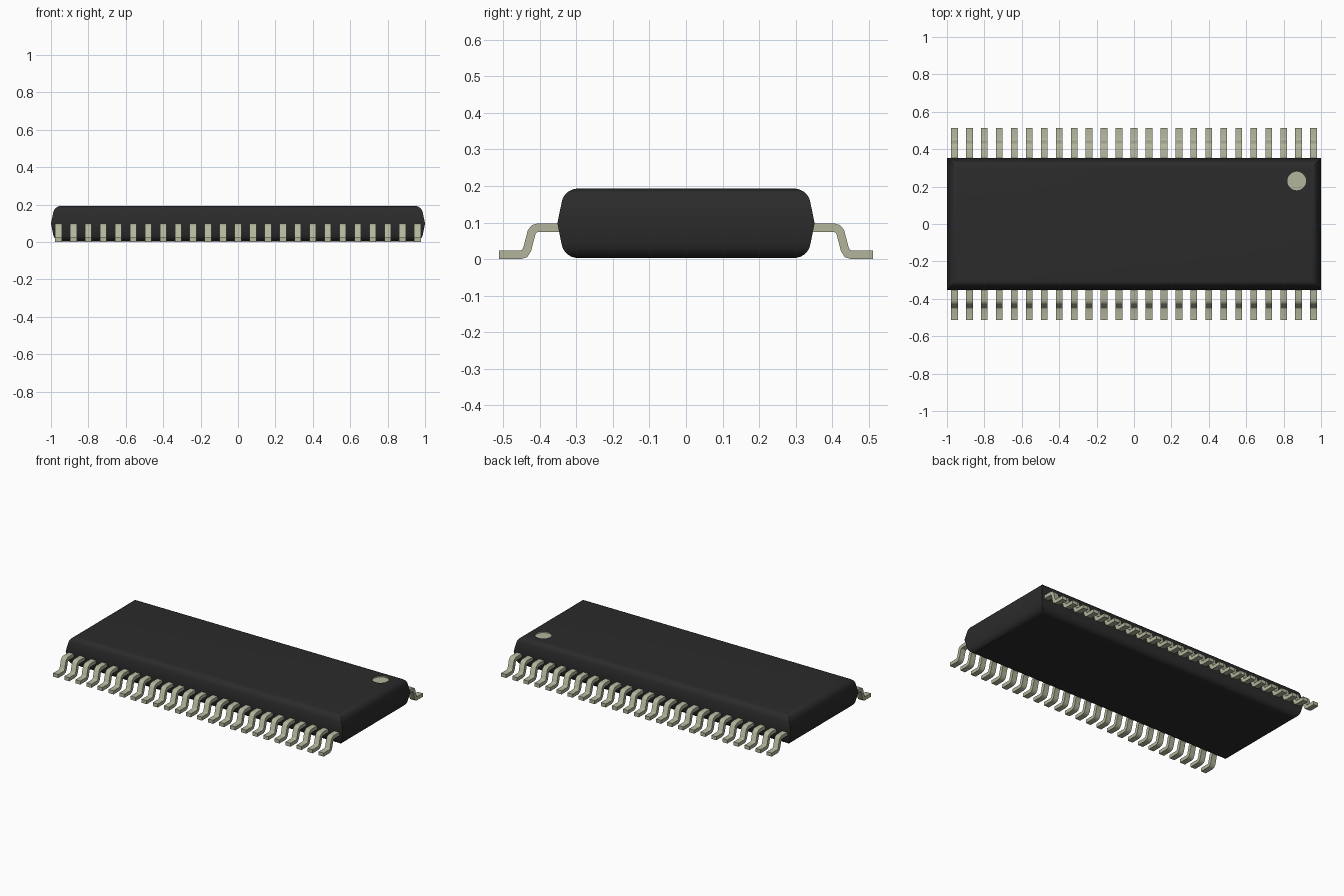
import bpy, bmesh, math
from mathutils import Vector

if "Cube" in bpy.data.objects:
    bpy.data.objects.remove(bpy.data.objects["Cube"])


def make_material(name, color):
    mat = bpy.data.materials.new(name)
    mat.use_nodes = True
    mat.diffuse_color = color
    bsdf = mat.node_tree.nodes["Principled BSDF"]
    bsdf.inputs["Base Color"].default_value = color
    bsdf.inputs["Roughness"].default_value = 0.6
    return mat


def make_object(name, bm, *mats):
    bmesh.ops.recalc_face_normals(bm, faces=bm.faces)
    mesh = bpy.data.meshes.new(name)
    bm.to_mesh(mesh)
    bm.free()
    for mat in mats:
        mesh.materials.append(mat)
    obj = bpy.data.objects.new(name, mesh)
    bpy.context.collection.objects.link(obj)
    return obj


def smooth(obj, degrees):
    bpy.ops.object.select_all(action="DESELECT")
    obj.select_set(True)
    bpy.context.view_layer.objects.active = obj
    bpy.ops.object.shade_smooth_by_angle(angle=math.radians(degrees))


black = make_material("black plastic", (0.024, 0.024, 0.024, 1))
metal = make_material("tinned metal", (0.45, 0.46, 0.33, 1))

# Package body: rectangular rings follow a rounded, slightly tapered wall
HALF_X, HALF_Y, MID_Z, HALF_Z = 1.0, 0.352, 0.098, 0.095
RADIUS, TAPER = 0.045, math.radians(12)
upper = [(0.0, 0.0)]
for i in range(8):
    a = TAPER + (math.pi / 2 - TAPER) * i / 7
    upper.append((0.012 + RADIUS * (math.cos(TAPER) - math.cos(a)),
                  HALF_Z - RADIUS * (1 - math.sin(a))))
wall = [(inset, -h) for inset, h in reversed(upper[1:])] + upper

bm = bmesh.new()
rings = [[bm.verts.new((sx * (HALF_X - inset), sy * (HALF_Y - inset), MID_Z + h))
          for sx, sy in ((-1, -1), (1, -1), (1, 1), (-1, 1))] for inset, h in wall]
for low, high in zip(rings, rings[1:]):
    for i in range(4):
        j = (i + 1) % 4
        bm.faces.new((low[i], low[j], high[j], high[i]))
bm.faces.new(rings[0])
bm.faces.new(rings[-1])
body = make_object("package_body", bm, black, metal)

# Round pin-one marker: a shallow dimple with a metal-coloured floor
bm = bmesh.new()
bmesh.ops.create_cone(bm, cap_ends=True, segments=32, radius1=0.05, radius2=0.05, depth=0.04)
bmesh.ops.translate(bm, verts=bm.verts, vec=(0.87, 0.23, MID_Z + HALF_Z + 0.012))
cutter = make_object("marker_cutter", bm, metal)
cutter.hide_render = True
cut = body.modifiers.new("marker", "BOOLEAN")
cut.operation, cut.solver, cut.object = "DIFFERENCE", "EXACT", cutter
cut.material_mode = "TRANSFER"
bpy.context.view_layer.objects.active = body
bpy.ops.object.modifier_apply(modifier=cut.name)
bpy.data.objects.remove(cutter)
smooth(body, 30)

# Gull-wing lead: a bent strip, offset to both sides of its centre line
PITCH, COUNT, WIDTH, THICK = 0.08, 25, 0.036, 0.023
path = [Vector(p) for p in ((0.335, 0.086), (0.405, 0.086), (0.415, 0.083), (0.422, 0.075),
                            (0.435, 0.026), (0.442, 0.015), (0.454, THICK / 2),
                            (0.512, THICK / 2))]


def offset(i, side):
    dirs = [(b - a).normalized() for a, b in zip(path, path[1:])]
    before, after = dirs[max(i - 1, 0)], dirs[min(i, len(dirs) - 1)]
    t = (before + after).normalized()
    return path[i] + Vector((-t.y, t.x)) * side * THICK / 2 / t.dot(after)


bm = bmesh.new()
sections = []
for i in range(len(path)):
    sections.append([bm.verts.new((x * WIDTH / 2, *offset(i, s)))
                     for x, s in ((-1, -1), (1, -1), (1, 1), (-1, 1))])
for a, b in zip(sections, sections[1:]):
    for i in range(4):
        j = (i + 1) % 4
        bm.faces.new((a[i], a[j], b[j], b[i]))
bm.faces.new(sections[0])
bm.faces.new(sections[-1])
bmesh.ops.translate(bm, verts=bm.verts, vec=(-PITCH * (COUNT - 1) / 2, 0, 0))
leads = make_object("leads", bm, metal)
smooth(leads, 50)

# Repeat along the body and mirror to the front row
row = leads.modifiers.new("row", "ARRAY")
row.count = COUNT
row.use_relative_offset = False
row.use_constant_offset = True
row.constant_offset_displace = (PITCH, 0, 0)
both = leads.modifiers.new("both_sides", "MIRROR")
both.use_axis = (False, True, False)
both.use_mirror_merge = False
